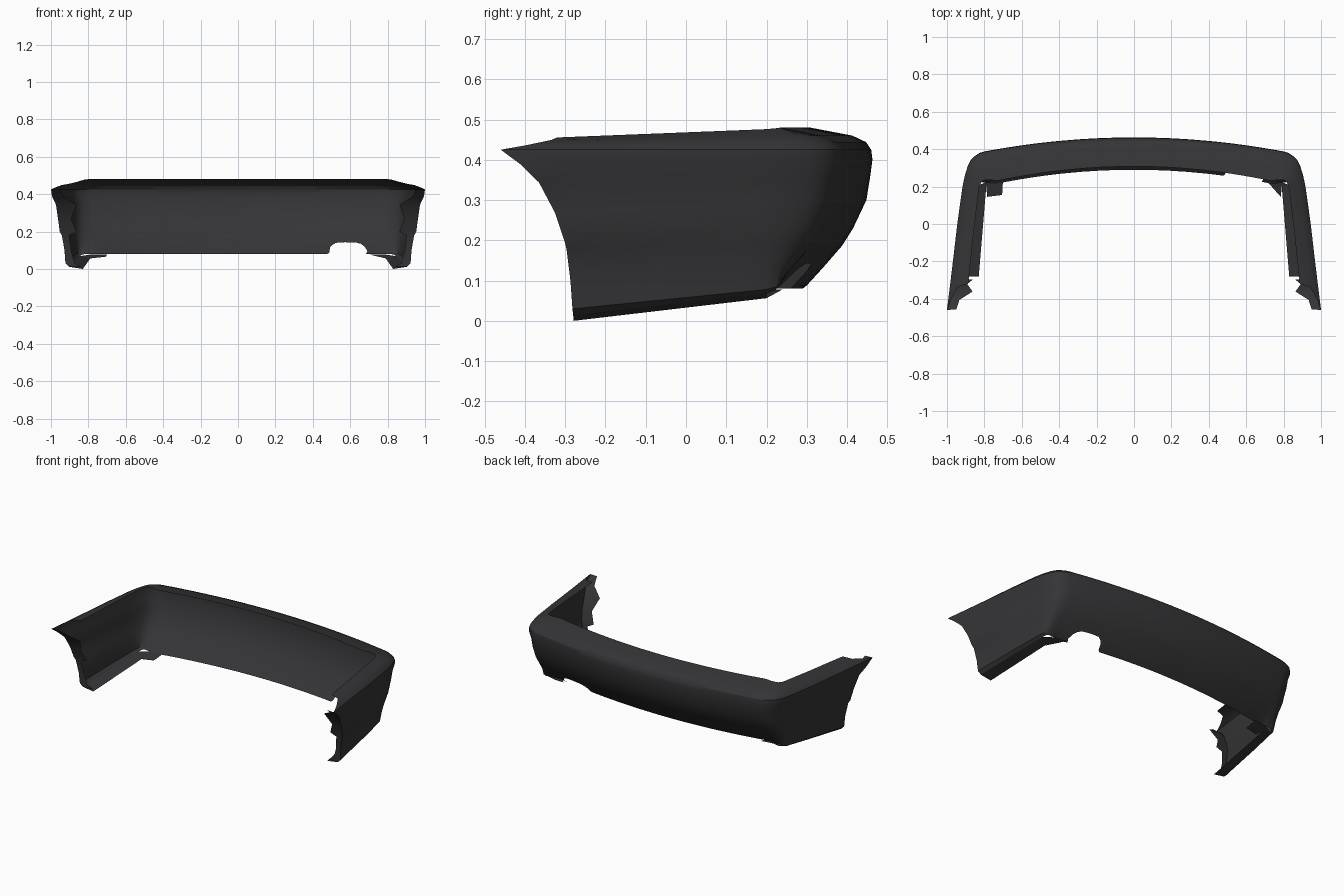
import bpy
from mathutils import Vector

if "Cube" in bpy.data.objects:
    bpy.data.objects.remove(bpy.data.objects["Cube"])

mat = bpy.data.materials.new("dark_plastic")
mat.diffuse_color = (0.035, 0.035, 0.038, 1)
mat.use_nodes = True
mat.node_tree.nodes["Principled BSDF"].inputs["Base Color"].default_value = mat.diffuse_color

# Profile rows: inset on arms, inset at back, z at wheel end, z at back, y where the arm stops
ROWS = [
    (.090, .155, .457, .480, -.320),
    (.040, .050, .450, .460, -.335),
    (.014, .016, .437, .444, -.400),
    (.000, .003, .425, .425, -.460),
    (.000, .000, .390, .400, -.410),
    (.014, .006, .345, .355, -.365),
    (.020, .015, .270, .300, -.325),
    (.026, .048, .200, .230, -.302),
    (.036, .075, .180, .187, -.297),
    (.048, .120, .100, .135, -.287),
    (.052, .163, .030, .088, -.282),
    (.070, .173, .012, .080, -.280),
]
# Arm plan curve (y, x) and rounded corner stations (x, y, back weight)
ARM = [(-.46, 1.0), (-.2, .968), (0, .945), (.2, .917)]
CORNER = [(.80, .388, 1), (.825, .380, .95), (.85, .364, .82), (.872, .343, .7),
          (.888, .312, .5), (.903, .265, .25)]
# Exhaust cut-out: x and amount the lower edge is raised to
NOTCH = [(.517, 0), (.519, .115), (.53, .128), (.55, .140), (.60, .143), (.66, .142),
         (.69, .135), (.715, .118), (.733, .095), (.74, 0)]
BACK = [(x, 0) for x in (0, .1, .2, .3, .4, .47)] + NOTCH


def arm_x(y):
    for (y0, x0), (y1, x1) in zip(ARM, ARM[1:]):
        if y <= y1:
            return x0 + (x1 - x0) * (y - y0) / (y1 - y0)
    return ARM[-1][1]


def place(row, x, y, w):
    da, db, za, zb, _ = row
    t = min((y + .28) / .58, 1)
    return Vector((x * (1 - da / .92), y - db * w, za + (zb - za) * t))


def column(side, x, y, w, lift=0):
    pts = [place(r, x, y, w) for r in ROWS]
    if lift:  # slide the lower rows up along the wall
        for i in (9, 10, 11):
            if pts[i].z < lift:
                a, b = place(ROWS[8], x, y, w), place(ROWS[10], x, y, w)
                pts[i] = a.lerp(b, (a.z - lift) / (a.z - b.z))
    return [Vector((p.x * side, p.y, p.z)) for p in pts]


def arm_column(side, u):
    out = []
    for r in ROWS:
        y = .2 + (r[4] - .2) * u
        p = place(r, arm_x(y), y, 0)
        out.append(Vector((p.x * side, p.y, p.z)))
    return out


def half(side):
    cols = [column(side, x, .463 - .118 * x * x, 1, lift if side > 0 else 0)
            for x, lift in BACK]
    cols += [column(side, *c) for c in CORNER]
    cols += [arm_column(side, i / 7) for i in range(8)]
    return cols


def sheet(name, cols, angle=.5):
    n = len(cols[0])
    verts = [p for c in cols for p in c]
    faces = [(i * n + j, i * n + j + 1, (i + 1) * n + j + 1, (i + 1) * n + j)
             for i in range(len(cols) - 1) for j in range(n - 1)]
    return make(name, verts, faces, angle)


def make(name, verts, faces, angle=.5):
    me = bpy.data.meshes.new(name)
    me.from_pydata(verts, [], faces)
    me.validate()
    me.materials.append(mat)
    ob = bpy.data.objects.new(name, me)
    bpy.context.collection.objects.link(ob)
    bpy.context.view_layer.objects.active = ob
    ob.select_set(True)
    bpy.ops.object.shade_smooth_by_angle(angle=angle)
    ob.select_set(False)
    return ob


# Bumper skin
left, right = half(-1), half(1)
sheet("bumper_skin", left[:0:-1] + right)

LIP = [.05, .05, .05, .05, .06, .11, .07, .09, .04, .035, .05, .07]
for side, label in ((-1, "left"), (1, "right")):
    # Return lip around the wheel opening
    edge = arm_column(side, 1)
    inner = [p + Vector((-side * w, .004, 0)) for p, w in zip(edge, LIP)]
    sheet("wheel_lip_" + label, [edge[3:], inner[3:]])
    # Bottom flange of the arm
    cols = []
    for i in range(8):
        p = arm_column(side, i / 7)[-1]
        q = Vector((side * (.79 + .04 * i / 7), p.y, p.z - .012))
        cols.append([p, q])
    sheet("bottom_flange_" + label, cols)
    # Corner shelf under the bend
    a = cols[0]
    tab = [a[0], a[1], (side * .785, .145, .058)]
    if side < 0:
        tab.append((side * .705, .155, .066))
    tab += [(side * .70, .24, .078), (side * .78, .228, .078)]
    make("corner_shelf_" + label, tab, [tuple(range(len(tab)))])
